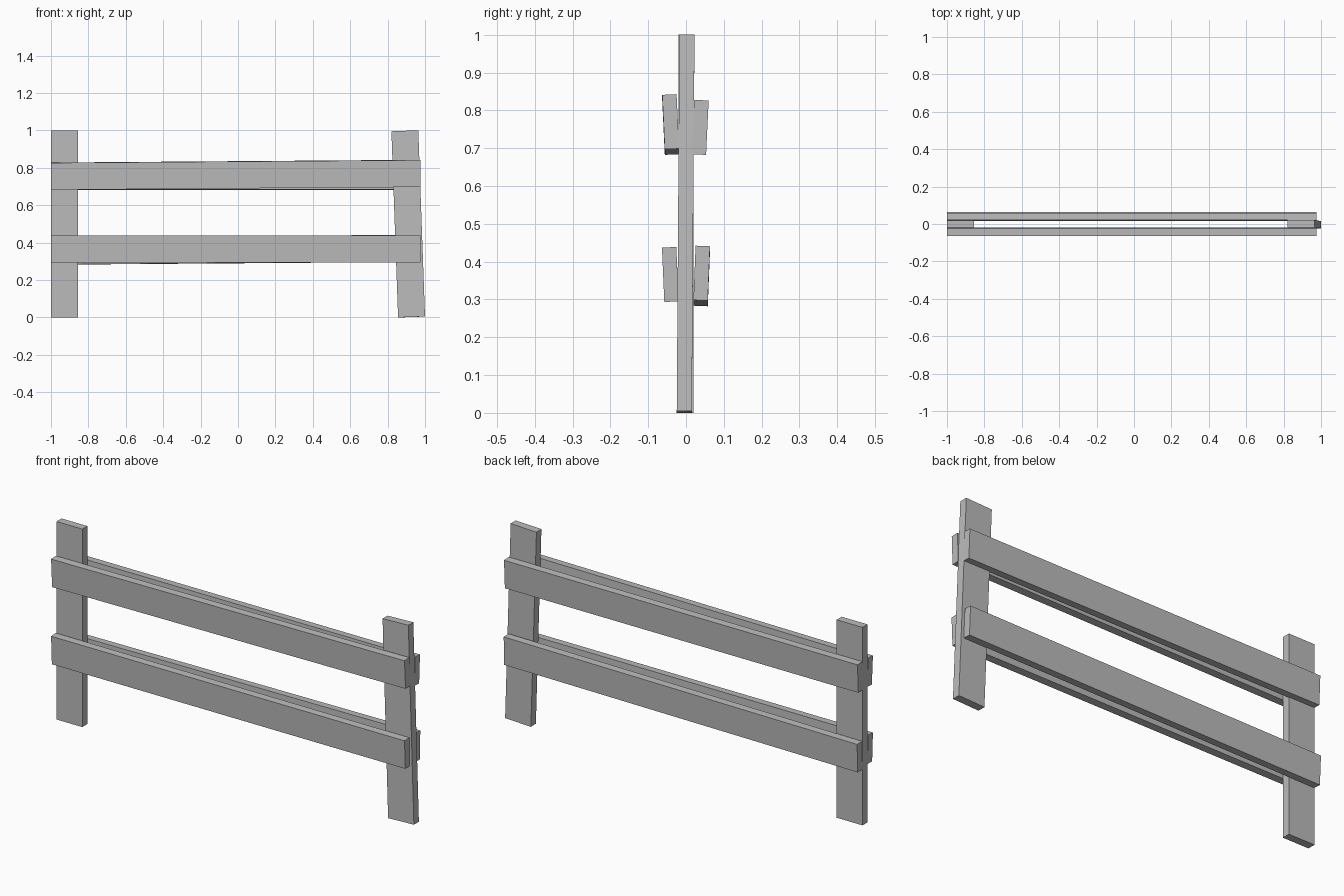
import bpy
from mathutils import Matrix, Euler
from math import atan2

if "Cube" in bpy.data.objects:
    bpy.data.objects.remove(bpy.data.objects["Cube"])

wood = bpy.data.materials.new("plain_grey")
wood.diffuse_color = (0.5, 0.5, 0.5, 1)
wood.use_nodes = True
wood.node_tree.nodes["Principled BSDF"].inputs["Base Color"].default_value = wood.diffuse_color


def board(name, centre, size, rot=(0, 0, 0)):
    bpy.ops.mesh.primitive_cube_add(size=1)
    ob = bpy.context.object
    ob.name = name
    ob.data.transform(Matrix.LocRotScale(centre, Euler(rot), size))
    ob.data.materials.append(wood)
    return ob


# Posts: the left one is upright, the right one leans
board("left_post", (-0.928, 0, 0.5), (0.144, 0.04, 1.0))
board("right_post", (0.910, -0.001, 0.5), (0.144, 0.040, 0.996),
      (-0.007, -atan2(0.036, 1), 0))

# Rails on both faces, tops tipped outward; two of them rise to the right
rise = 0.0075
for name, y, z, slope, tip in (
        ("front_upper_rail", -0.0405, 0.7625, rise, 0.047),
        ("front_lower_rail", -0.0415, 0.3660, 0, 0.043),
        ("back_upper_rail", 0.0375, 0.7550, 0, -0.047),
        ("back_lower_rail", 0.0415, 0.3620, rise, -0.040)):
    board(name, (-0.0125, y, z), (1.975, 0.038, 0.144), (tip, -slope, 0))
